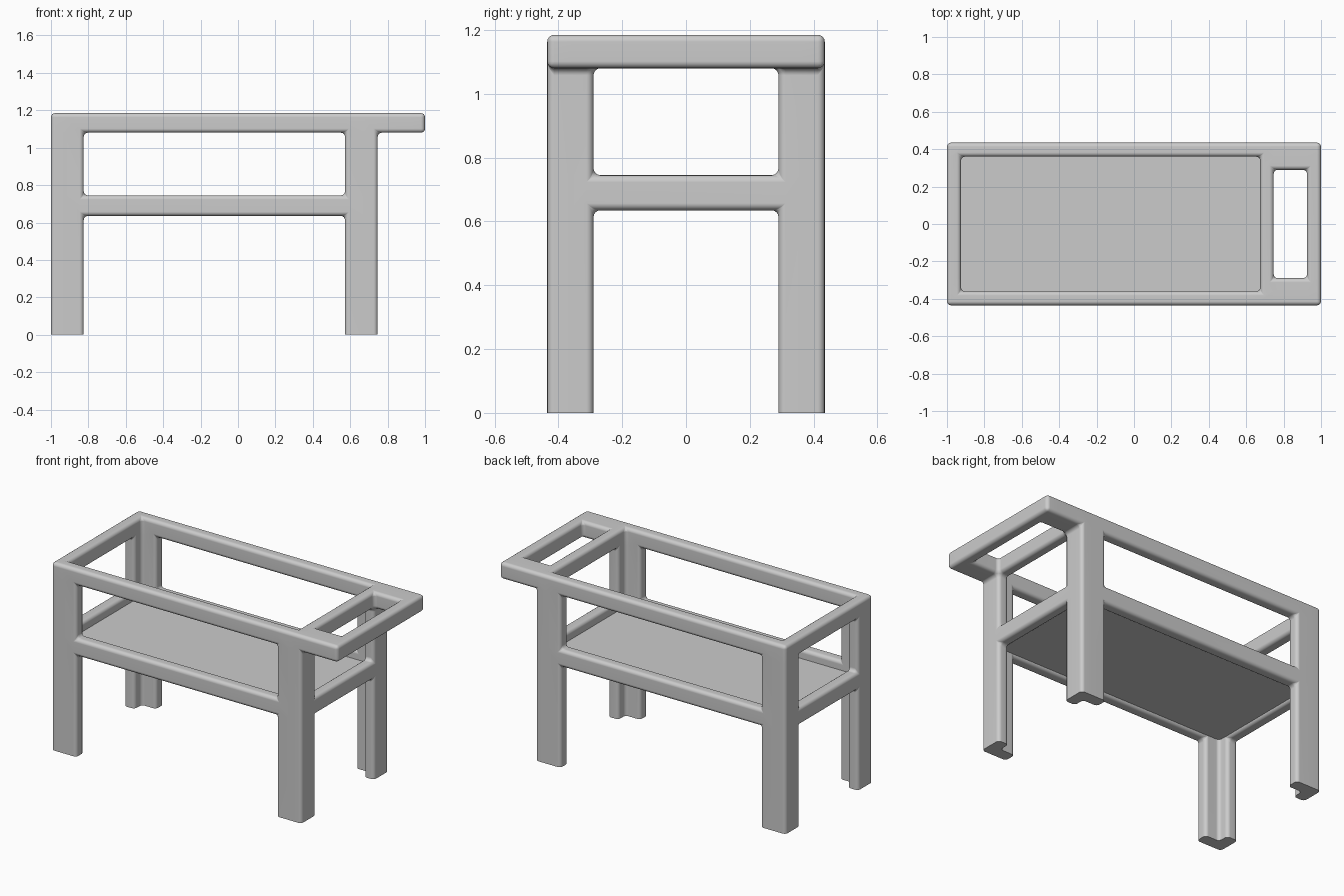
import bpy, bmesh

if "Cube" in bpy.data.objects:
    bpy.data.objects.remove(bpy.data.objects["Cube"])

# grid lines shared by all the frame bars
XS = [-1.0, -0.925, -0.825, 0.572, 0.675, 0.747, 0.925, 1.0]
YS = [-0.435, -0.36, -0.29, 0.29, 0.36, 0.435]
ZS = [0.0, 0.635, 0.745, 1.08, 1.185]


def solid(x, y, z):
    """Tell whether a point lies inside one of the bars."""
    ay = abs(y)
    body = x < 0.747
    wall_y = ay > 0.36
    wall_x = x < -0.925 or 0.675 < x < 0.747
    wall = body and (wall_x or wall_y)
    leg = wall and ay > 0.29 and (x < -0.825 or x > 0.572)   # L-shaped corner legs
    lower_rail = wall and 0.635 < z < 0.745
    handle = not body and (ay > 0.29 or x > 0.925)
    top_rail = z > 1.08 and (wall or handle)
    return leg or lower_rail or top_rail


def finish(obj):
    bpy.context.collection.objects.link(obj)
    bpy.ops.object.select_all(action='DESELECT')
    obj.select_set(True)
    bpy.context.view_layer.objects.active = obj
    bpy.ops.object.shade_smooth_by_angle(angle=0.7)
    mod = obj.modifiers.new("Weighted normals", 'WEIGHTED_NORMAL')
    mod.keep_sharp = True


def make_frame():
    """One welded skin around all bars, with rounded edges and joints."""
    axes = (XS, YS, ZS)
    size = [len(a) - 1 for a in axes]

    def filled(c):
        if any(not 0 <= c[k] < size[k] for k in range(3)):
            return False
        return solid(*[(axes[k][c[k]] + axes[k][c[k] + 1]) / 2 for k in range(3)])

    bm = bmesh.new()
    verts = {}

    def vert(i):
        if i not in verts:
            verts[i] = bm.verts.new([axes[k][i[k]] for k in range(3)])
        return verts[i]

    for cx in range(size[0]):
        for cy in range(size[1]):
            for cz in range(size[2]):
                c = (cx, cy, cz)
                if not filled(c):
                    continue
                for k in range(3):
                    for side in (0, 1):
                        n = list(c)
                        n[k] += 2 * side - 1
                        if filled(n):
                            continue
                        u, v = (k + 1) % 3, (k + 2) % 3
                        ring = []
                        for du, dv in ((0, 0), (1, 0), (1, 1), (0, 1)):
                            p = list(c)
                            p[k] += side
                            p[u] += du
                            p[v] += dv
                            ring.append(vert(tuple(p)))
                        bm.faces.new(ring if side else ring[::-1])
    bm.normal_update()
    # round every corner edge except around the feet
    edges = [e for e in bm.edges
             if e.calc_face_angle(0) > 0.5 and max(v.co.z for v in e.verts) > 0.001]
    bmesh.ops.bevel(bm, geom=edges, offset=0.022, segments=4, profile=0.5,
                    affect='EDGES', clamp_overlap=True)
    mesh = bpy.data.meshes.new("cart_frame")
    bm.to_mesh(mesh)
    bm.free()
    finish(bpy.data.objects.new("cart_frame", mesh))


def make_shelf():
    """Thin panel set between the lower rails."""
    bm = bmesh.new()
    bmesh.ops.create_cube(bm, size=1.0)
    for v in bm.verts:
        v.co.x = v.co.x * 1.65 - 0.125
        v.co.y *= 0.77
        v.co.z = v.co.z * 0.035 + 0.67
    mesh = bpy.data.meshes.new("lower_shelf")
    bm.to_mesh(mesh)
    bm.free()
    finish(bpy.data.objects.new("lower_shelf", mesh))


make_frame()
make_shelf()
